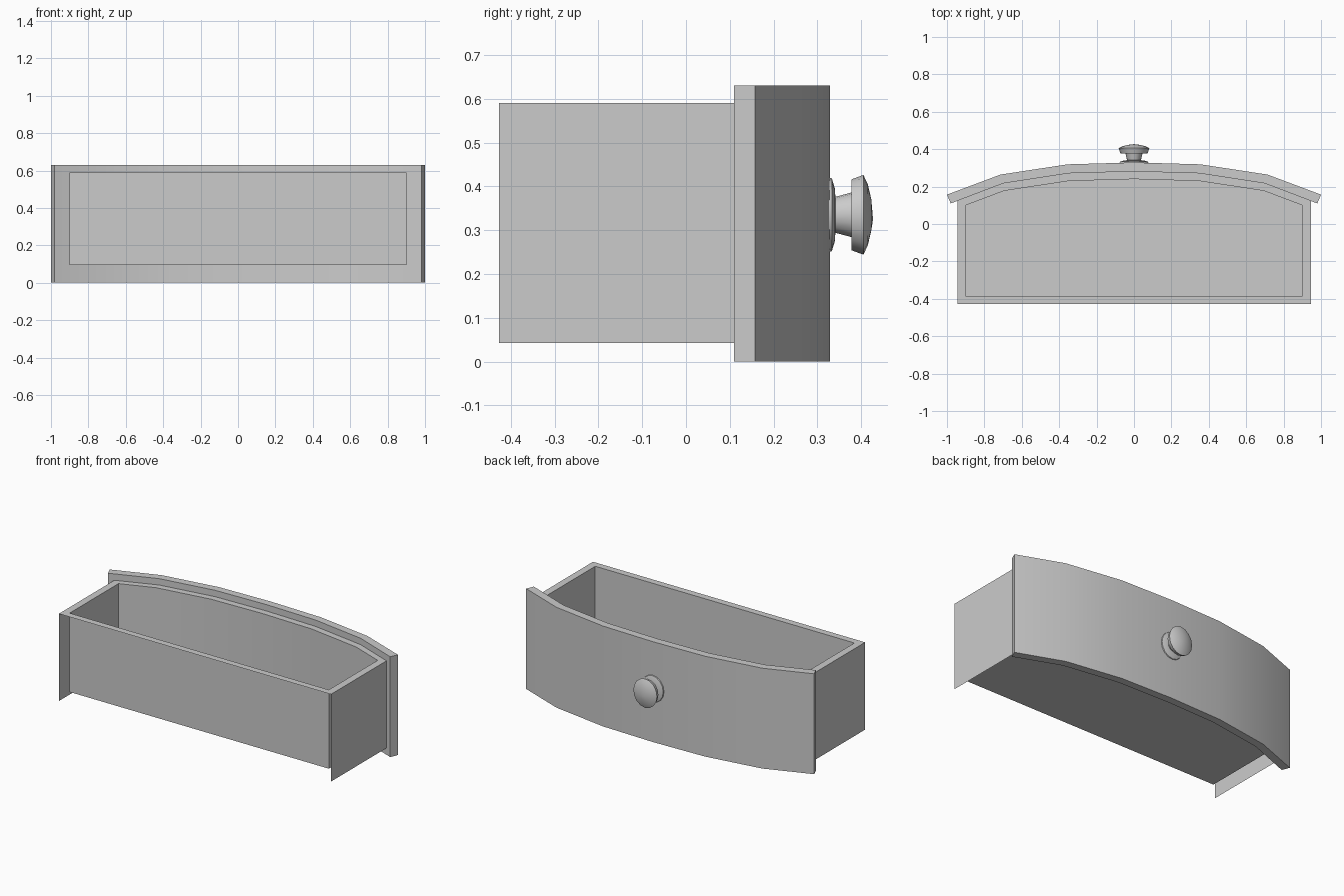
import bpy, bmesh
from math import cos, sin, pi, radians

if "Cube" in bpy.data.objects:
    bpy.data.objects.remove(bpy.data.objects["Cube"])


def mirrored(half):
    """Arc given from the right end to the centre, continued to the left end."""
    return half + [(-x, y) for x, y in reversed(half[:-1])]


def finish(bm, name, angle=35):
    mesh = bpy.data.meshes.new(name)
    bm.to_mesh(mesh)
    bm.free()
    ob = bpy.data.objects.new(name, mesh)
    bpy.context.collection.objects.link(ob)
    bpy.ops.object.select_all(action='DESELECT')
    ob.select_set(True)
    bpy.context.view_layer.objects.active = ob
    bpy.ops.object.shade_smooth_by_angle(angle=radians(angle))
    return ob


def ring(bm, pts, z):
    return [bm.verts.new((x, y, z)) for x, y in pts]


# Bowed front panel: closed slab between two arcs
front_arc = mirrored([(1, 0.157), (0.715, 0.264), (0.355, 0.319), (0, 0.329)])
back_arc = mirrored([(0.98, 0.11), (0.70, 0.217), (0.35, 0.271), (0, 0.281)])
bm = bmesh.new()
grid = [ring(bm, back_arc, 0), ring(bm, front_arc, 0),
        ring(bm, front_arc, 0.63), ring(bm, back_arc, 0.63)]
for i in range(len(front_arc) - 1):
    for k in range(4):
        a, b = grid[k], grid[(k + 1) % 4]
        bm.faces.new((a[i], a[i + 1], b[i + 1], b[i]))
for i in (0, -1):
    bm.faces.new([r[i] for r in grid])
bmesh.ops.recalc_face_normals(bm, faces=bm.faces)
finish(bm, "front_panel")

# Drawer box: inner tray, top rim and outer side sheets (open behind and below)
outer = [(-0.945, -0.427), (0.945, -0.427), (0.945, 0.124)] + back_arc[1:-1] + [(-0.945, 0.124)]
inner_arc = mirrored([(0.90, 0.10), (0.695, 0.177), (0.35, 0.23), (0, 0.24)])
inner = [(-0.90, -0.385), (0.90, -0.385)] + inner_arc
TOP, FLOOR, LOW = 0.59, 0.095, 0.042
bm = bmesh.new()
o, t, b = ring(bm, outer, TOP), ring(bm, inner, TOP), ring(bm, inner, FLOOR)
n = len(outer)
for i in range(n):
    j = (i + 1) % n
    bm.faces.new((o[i], o[j], t[j], t[i]))
    bm.faces.new((b[j], b[i], t[i], t[j]))
bm.faces.new(b)
for i, j in ((1, 2), (n - 1, 0)):
    low = ring(bm, [outer[i], outer[j]], LOW)
    bm.faces.new((low[0], low[1], o[j], o[i]))
finish(bm, "drawer_box")

# Turned knob: (radius, y) profile spun about the y axis
profile = [(0.085, 0.327), (0.083, 0.333), (0.060, 0.340), (0.041, 0.341), (0.051, 0.378),
           (0.081, 0.378), (0.091, 0.405), (0.070, 0.415), (0.036, 0.423)]
SEG, CZ = 16, 0.335
bm = bmesh.new()
rings = [[bm.verts.new((0.9 * r * cos(2 * pi * k / SEG), y, CZ + r * sin(2 * pi * k / SEG)))
          for k in range(SEG)] for r, y in profile]
for a, c in zip(rings, rings[1:]):
    for k in range(SEG):
        m = (k + 1) % SEG
        bm.faces.new((a[k], a[m], c[m], c[k]))
tip = bm.verts.new((0, 0.427, CZ - 0.01))
for k in range(SEG):
    bm.faces.new((rings[-1][k], rings[-1][(k + 1) % SEG], tip))
bm.faces.new(rings[0])
bmesh.ops.recalc_face_normals(bm, faces=bm.faces)
finish(bm, "knob")
